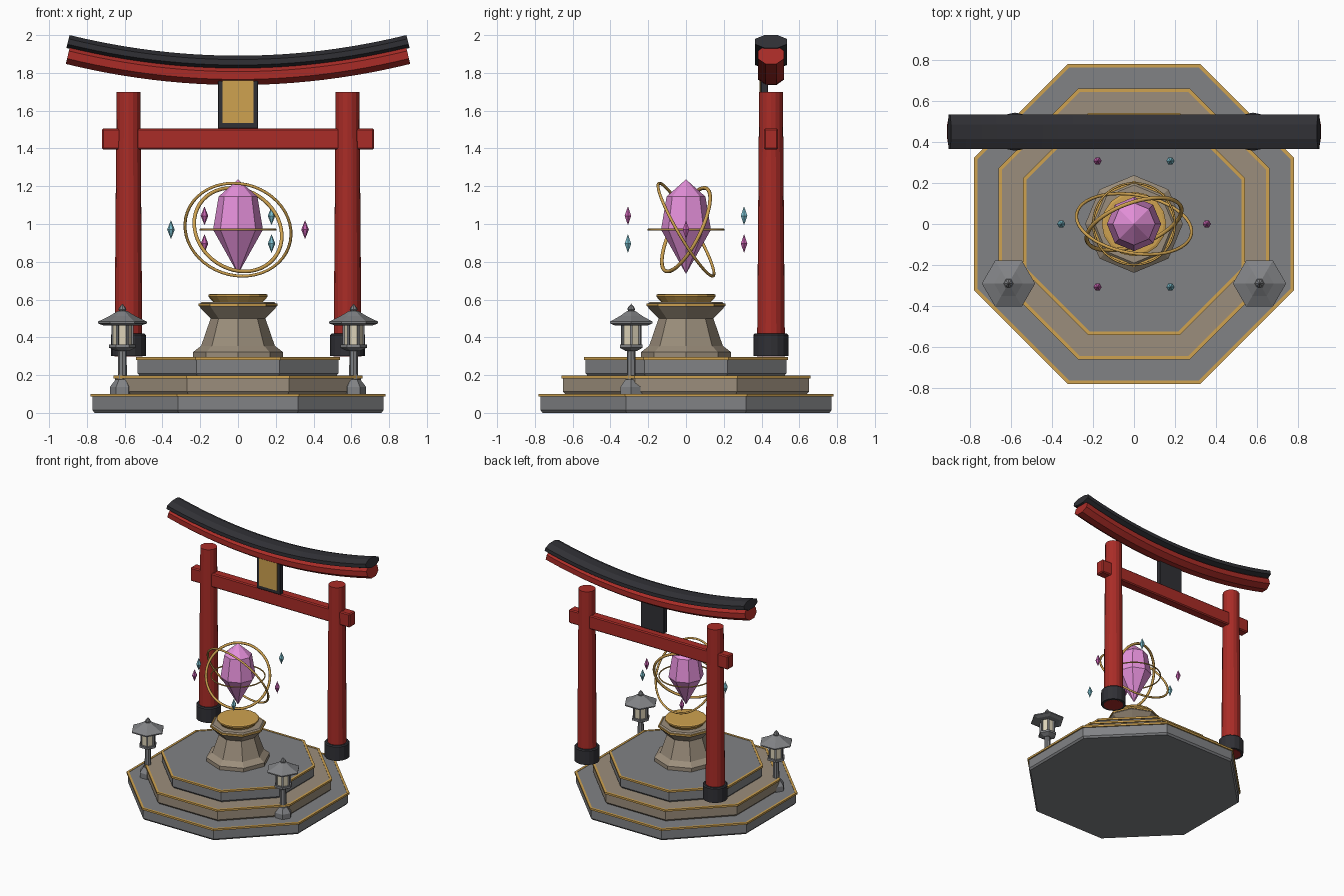
import bpy, bmesh
from math import cos, sin, pi, radians

if "Cube" in bpy.data.objects:
    bpy.data.objects.remove(bpy.data.objects["Cube"])


def material(name, rgb):
    m = bpy.data.materials.new(name)
    m.diffuse_color = (*rgb, 1)
    m.use_nodes = True
    m.node_tree.nodes["Principled BSDF"].inputs["Base Color"].default_value = m.diffuse_color
    return m


RED = material("red_lacquer", (0.40, 0.025, 0.02))
BLACK = material("black_lacquer", (0.03, 0.03, 0.036))
GOLD = material("gold", (0.62, 0.36, 0.08))
TAN = material("warm_stone", (0.33, 0.27, 0.20))
GREY = material("grey_stone", (0.22, 0.225, 0.235))
PINK = material("pink_crystal", (0.78, 0.28, 0.70))
ROSE = material("rose_shard", (0.55, 0.12, 0.42))
BLUE = material("blue_shard", (0.20, 0.52, 0.62))
CREAM = material("lamp_panel", (0.72, 0.65, 0.48))


def finish(name, bm, mat, loc=(0, 0, 0), rot=(0, 0, 0), smooth=False):
    bmesh.ops.recalc_face_normals(bm, faces=bm.faces[:])
    me = bpy.data.meshes.new(name)
    for f in bm.faces:
        f.smooth = smooth
    bm.to_mesh(me)
    bm.free()
    me.materials.append(mat)
    ob = bpy.data.objects.new(name, me)
    ob.location, ob.rotation_euler = loc, rot
    bpy.context.collection.objects.link(ob)
    return ob


def bridge(bm, a, b):
    n = max(len(a), len(b))
    for i in range(n):
        j = (i + 1) % n
        if len(a) == 1:
            bm.faces.new((a[0], b[i], b[j]))
        elif len(b) == 1:
            bm.faces.new((a[i], a[j], b[0]))
        else:
            bm.faces.new((a[i], a[j], b[j], b[i]))


def lathe(name, profile, n, mat, loc=(0, 0, 0), turn=0.0, closed=False, rot=(0, 0, 0), smooth=False):
    """Revolve (radius, z) points with n sides; radius 0 is a pole."""
    bm = bmesh.new()
    rings = []
    for r, z in profile:
        k = 1 if r == 0 else n
        rings.append([bm.verts.new((r * cos(turn + 2 * pi * i / n), r * sin(turn + 2 * pi * i / n), z))
                      for i in range(k)])
    for a, b in zip(rings, rings[1:]):
        bridge(bm, a, b)
    if closed:
        bridge(bm, rings[-1], rings[0])
    else:
        for r in (rings[0], rings[-1]):
            if len(r) > 1:
                bm.faces.new(r)
    return finish(name, bm, mat, loc, rot, smooth)


def box(name, size, mat, loc, bevel=0.0, turn=0.0):
    bm = bmesh.new()
    bmesh.ops.create_cube(bm, size=1)
    bmesh.ops.scale(bm, vec=size, verts=bm.verts[:])
    if bevel:
        bmesh.ops.bevel(bm, geom=bm.edges[:], offset=bevel, segments=1, affect='EDGES')
    return finish(name, bm, mat, loc, (0, 0, turn))


def curved_beam(name, half_w, half_h, z0, mat):
    """Eight-sided beam swept along an upturned parabola."""
    bm = bmesh.new()
    steps, rings = 24, []
    for s in range(steps + 1):
        x = -0.9 + 1.8 * s / steps
        z, slope = z0 + 0.11 * (x / 0.9) ** 2, 0.22 * x / 0.81
        ln = (1 + slope * slope) ** 0.5
        ring = []
        for i in range(8):
            a = pi / 8 + i * pi / 4
            u, v = half_w * cos(a) / cos(pi / 8), half_h * sin(a) / cos(pi / 8)
            ring.append(bm.verts.new((x - v * slope / ln, 0.45 + u, z + v / ln)))
        rings.append(ring)
    for a, b in zip(rings, rings[1:]):
        bridge(bm, a, b)
    bm.faces.new(rings[0])
    bm.faces.new(rings[-1])
    return finish(name, bm, mat)


# Three stepped octagonal tiers with gold edge trim
C8 = cos(pi / 8)
for i, (ap, z0, z1, mat) in enumerate([(0.770, 0, 0.098, GREY), (0.650, 0.098, 0.195, TAN),
                                       (0.531, 0.195, 0.292, GREY)], 1):
    R = ap / C8
    lathe(f"tier_{i}", [(R - 0.012, z0), (R, z0 + 0.014), (R, z1 - 0.008), (R - 0.008, z1)], 8, mat, turn=pi / 8)
    lathe(f"tier_trim_{i}", [(R - 0.008, z1 - 0.012), (R + 0.011, z1 - 0.012), (R + 0.011, z1 + 0.003),
                             (R - 0.008, z1 + 0.003)], 8, GOLD, turn=pi / 8, closed=True)

# Pedestal, its gold band and the shallow gold dish
lathe("pedestal", [(0.238, 0.290), (0.238, 0.322), (0.195, 0.355), (0.145, 0.500), (0.205, 0.562),
                   (0.205, 0.575), (0.190, 0.588)], 8, TAN)
lathe("pedestal_band", [(0.196, 0.566), (0.210, 0.566), (0.210, 0.579), (0.196, 0.579)], 8, GOLD, closed=True)
lathe("offering_dish", [(0.130, 0.585), (0.157, 0.615), (0.157, 0.626), (0.145, 0.630)], 16, GOLD)

# Floating crystal and its three rings
lathe("crystal", [(0, 0.735), (0.132, 0.970), (0.103, 1.145), (0, 1.236)], 8, PINK)


def ring(name, R, r, tilt, turn):
    sec = [(R + r * cos(k * pi / 4), r * sin(k * pi / 4)) for k in range(8)]
    lathe(name, sec, 48, GOLD, (0, 0, 0.97), closed=True, rot=(radians(tilt), 0, radians(turn)), smooth=True)


ring("outer_ring", 0.284, 0.008, 120, -10)
ring("middle_ring", 0.244, 0.010, 65, 20)
ring("level_ring", 0.200, 0.005, 0, 0)

# Six orbiting shards
for k in range(6):
    a = k * pi / 3
    lathe(f"shard_{k + 1}", [(0, -0.05), (0.02, 0), (0, 0.05)], 6, BLUE if k % 2 else ROSE,
          (0.355 * cos(a), 0.355 * sin(a), 0.97 + 0.085 * sin(2 * a)))

# Gate: posts, post shoes, tie beam, curved lintels, plaque
for side, sx in (("left", -1), ("right", 1)):
    lathe(f"gate_post_{side}", [(0.074, 0.298), (0.063, 1.70)], 16, RED, (sx * 0.58, 0.45, 0))
    lathe(f"post_shoe_{side}", [(0.093, 0.300), (0.093, 0.412), (0.085, 0.420)], 16, BLACK, (sx * 0.58, 0.45, 0))
box("tie_beam", (1.44, 0.076, 0.112), RED, (0, 0.45, 1.45), 0.008)
curved_beam("lower_lintel", 0.070, 0.050, 1.786, RED)
curved_beam("upper_lintel", 0.084, 0.035, 1.856, BLACK)
box("plaque_frame", (0.214, 0.04, 0.28), BLACK, (0, 0.415, 1.645), 0.004)
box("plaque_panel", (0.164, 0.02, 0.24), GOLD, (0, 0.398, 1.656))

# Pair of six-sided stone lanterns
for side, sx in (("left", -1), ("right", 1)):
    at = (sx * 0.612, -0.29, 0)
    lathe(f"lantern_base_{side}", [(0.066, 0.098), (0.066, 0.138), (0.035, 0.178)], 6, GREY, at)
    lathe(f"lantern_stem_{side}", [(0.024, 0.170), (0.022, 0.340)], 8, GREY, at)
    lathe(f"lantern_shelf_{side}", [(0.035, 0.328), (0.070, 0.345), (0.070, 0.362)], 6, GREY, at)
    lathe(f"lantern_light_{side}", [(0.052, 0.360), (0.052, 0.475)], 6, CREAM, at)
    for k in range(6):
        a = k * pi / 3
        box(f"lantern_bar_{side}_{k + 1}", (0.012, 0.012, 0.115), GREY,
            (at[0] + 0.053 * cos(a), at[1] + 0.053 * sin(a), 0.417), turn=a)
    lathe(f"lantern_roof_{side}", [(0.098, 0.462), (0.130, 0.474), (0.130, 0.483), (0.070, 0.512),
                                   (0.024, 0.540)], 6, GREY, at)
    lathe(f"lantern_finial_{side}", [(0.012, 0.535), (0.021, 0.547), (0.017, 0.558), (0, 0.578)], 8, GREY, at)
